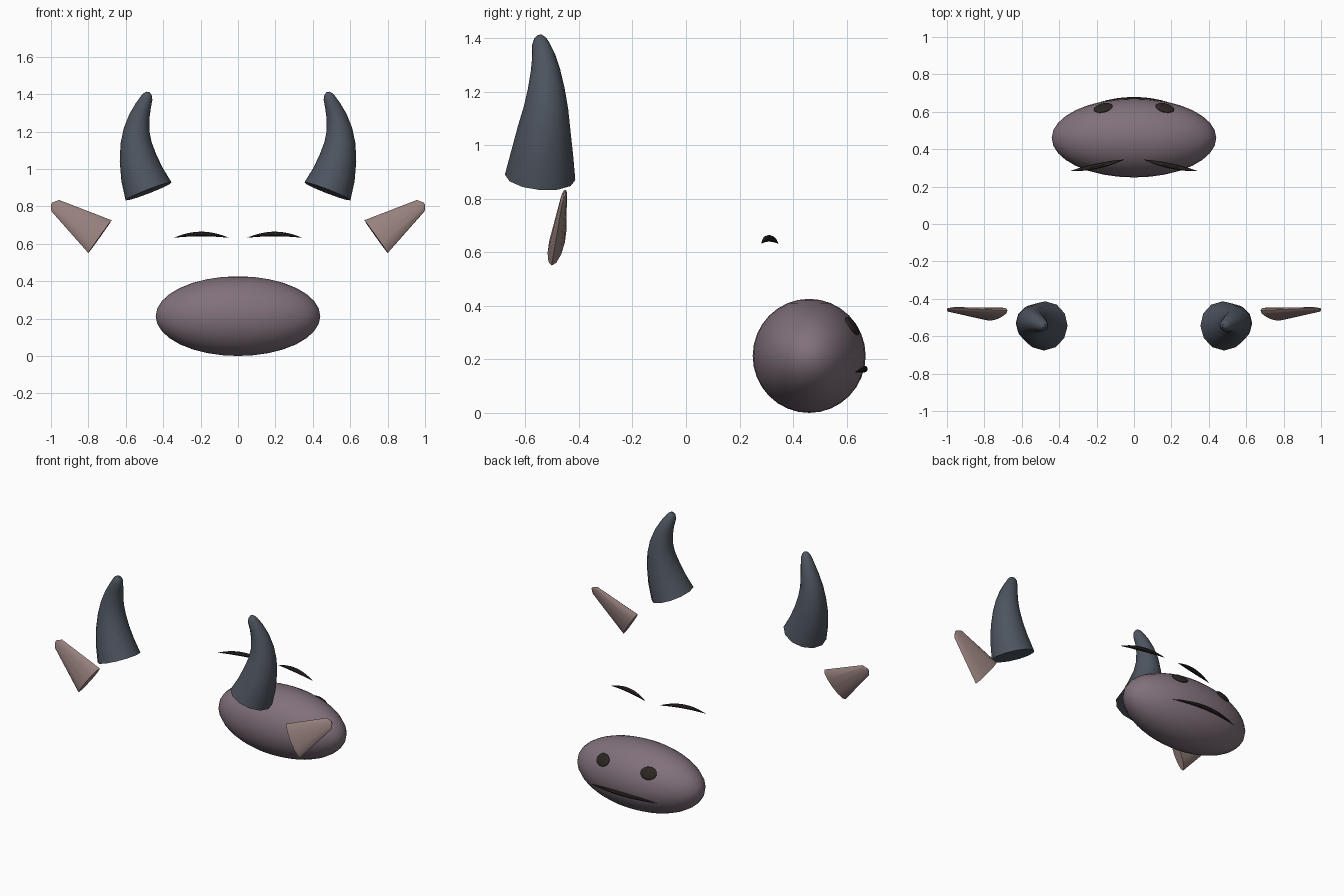
import bpy, bmesh, math
from mathutils import Vector

if "Cube" in bpy.data.objects:
    bpy.data.objects.remove(bpy.data.objects["Cube"])


def material(name, rgb):
    m = bpy.data.materials.new(name)
    m.diffuse_color = (*rgb, 1)
    m.use_nodes = True
    m.node_tree.nodes["Principled BSDF"].inputs["Base Color"].default_value = m.diffuse_color
    return m


HORN = material("slate", (0.075, 0.09, 0.115))
SKIN = material("mauve", (0.22, 0.165, 0.20))
EAR = material("dusty_pink", (0.31, 0.22, 0.205))
DARK = material("dark_brown", (0.025, 0.019, 0.017))


def finish(ob, mat, angle=40):
    ob.data.materials.append(mat)
    bpy.ops.object.select_all(action='DESELECT')
    ob.select_set(True)
    bpy.context.view_layer.objects.active = ob
    bpy.ops.object.shade_smooth_by_angle(angle=math.radians(angle))


def loft(name, rings, sides, mat):
    """Skin elliptical rings given as (centre, half axis, half axis)."""
    bm = bmesh.new()
    loops = []
    for c, u, v in rings:
        loops.append([bm.verts.new(c + u * math.cos(2 * math.pi * i / sides)
                                   + v * math.sin(2 * math.pi * i / sides))
                      for i in range(sides)])
    for a, b in zip(loops, loops[1:]):
        for i in range(sides):
            j = (i + 1) % sides
            bm.faces.new((a[i], a[j], b[j], b[i]))
    bm.faces.new(loops[0])
    bm.faces.new(loops[-1])
    bmesh.ops.recalc_face_normals(bm, faces=bm.faces)
    me = bpy.data.meshes.new(name)
    bm.to_mesh(me)
    bm.free()
    ob = bpy.data.objects.new(name, me)
    bpy.context.collection.objects.link(ob)
    finish(ob, mat)


def crescent(name, a, b, bulge, up, deep, mat):
    """Tapered bowed stroke from a to b."""
    a, b, bulge = Vector(a), Vector(b), Vector(bulge)
    side = (b - a).cross(Vector((0, 0, 1))).normalized()
    rings = []
    for i in range(17):
        t = -1 + i / 8
        k = max(1 - t * t, 0.02)
        rings.append((a.lerp(b, (t + 1) / 2) + bulge * (1 - t * t),
                      side * deep * k, Vector((0, 0, up * k))))
    loft(name, rings, 8, mat)


def ellipsoid(name, loc, size, mat, normal=None):
    bpy.ops.mesh.primitive_uv_sphere_add(segments=32, ring_count=16, location=loc)
    ob = bpy.context.object
    ob.name = name
    ob.scale = size
    if normal:
        ob.rotation_euler = Vector(normal).to_track_quat('Z', 'Y').to_euler()
    finish(ob, mat)


# Muzzle
ellipsoid("muzzle", (0, 0.46, 0.213), (0.44, 0.211, 0.213), SKIN)

# Horn centreline: x, y, z, radius
horn_path = [(0.478, -0.545, 0.88, 0.132), (0.513, -0.537, 0.97, 0.116),
             (0.535, -0.53, 1.06, 0.099), (0.545, -0.523, 1.14, 0.083),
             (0.542, -0.522, 1.21, 0.069), (0.527, -0.525, 1.28, 0.055),
             (0.507, -0.532, 1.335, 0.043), (0.488, -0.543, 1.38, 0.032),
             (0.483, -0.545, 1.4, 0.022), (0.481, -0.546, 1.411, 0.009)]

for s, side in ((-1, "left"), (1, "right")):
    # Horn
    pts = [Vector((s * x, y, z)) for x, y, z, r in horn_path]
    rings = []
    for i, p in enumerate(pts):
        d = pts[min(i + 1, len(pts) - 1)] - pts[max(i - 1, 0)]
        u = Vector((d.z, 0, -d.x)).normalized()
        v = d.normalized().cross(u)
        r = horn_path[i][3]
        rings.append((p, u * r, v * r))
    loft("horn_" + side, rings, 12, HORN)

    # Ear: flattened cone, wide end towards the head
    w = Vector((s * 0.0625, -0.02, -0.0875))
    n = Vector((0, 0.029, -0.004))
    loft("ear_" + side,
         [(Vector((s * 0.738, -0.482, 0.638)), w, n),
          (Vector((s * 0.977, -0.457, 0.804)), w * 0.34, n * 0.36),
          (Vector((s * 0.996, -0.454, 0.815)), w * 0.07, n * 0.15)], 12, EAR)

    # Closed eye
    crescent("eye_" + side, (s * 0.05, 0.345, 0.632), (s * 0.342, 0.283, 0.632),
             (0, -0.004, 0.02), 0.0125, 0.014, DARK)

    # Nostril, lying on the muzzle surface
    ellipsoid("nostril_" + side, (s * 0.165, 0.621, 0.325), (0.051, 0.04, 0.012),
              DARK, (s * 0.85, 3.7, 2.55))

# Mouth: two mirrored halves share one bowed stroke
crescent("mouth", (-0.235, 0.634, 0.152), (0.235, 0.634, 0.152),
         (0, 0.032, 0.012), 0.013, 0.013, DARK)
